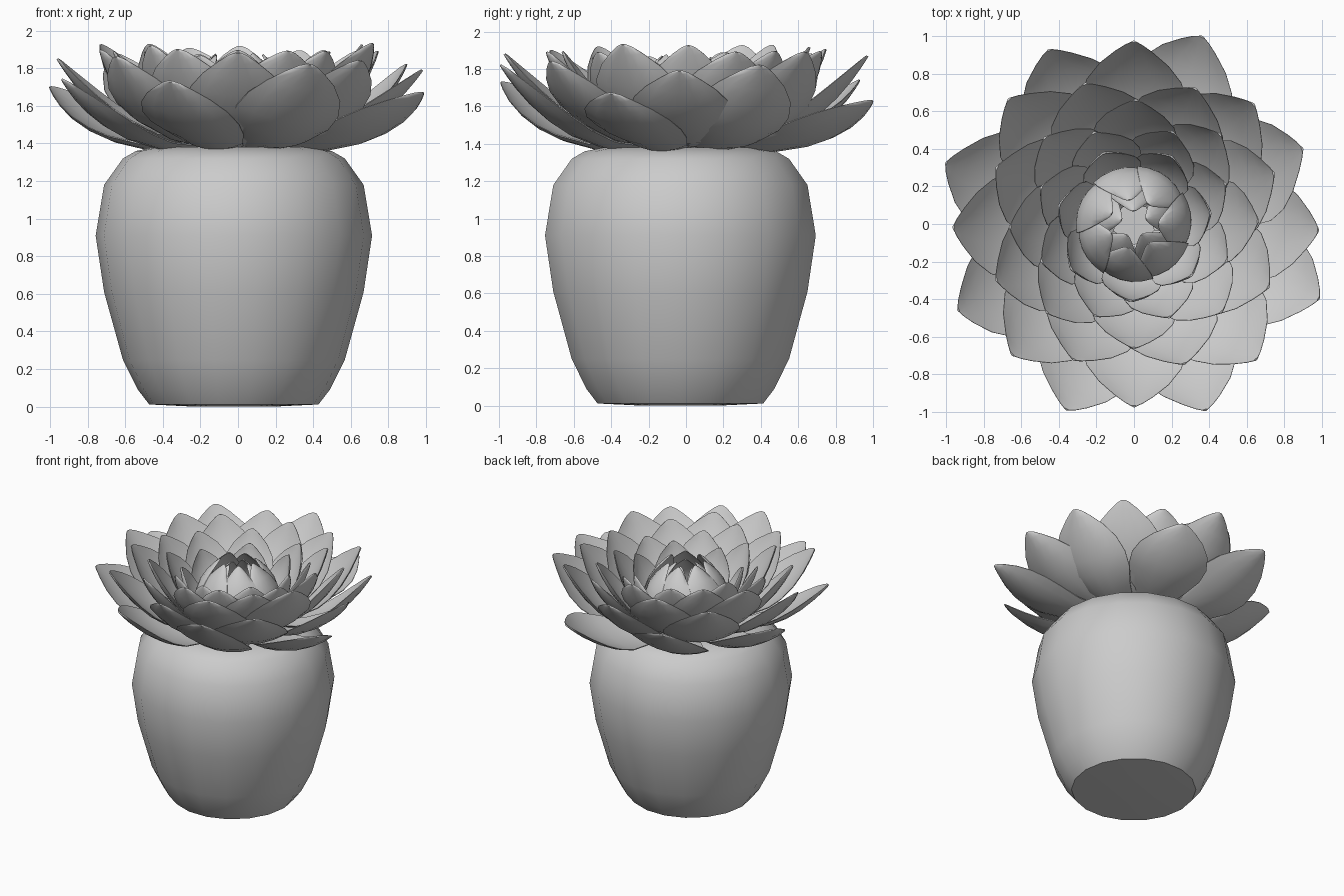
import bpy, bmesh, math, random
from mathutils import Vector

if "Cube" in bpy.data.objects:
    bpy.data.objects.remove(bpy.data.objects["Cube"])

random.seed(4)


def finish(bm, name, angle=50):
    bmesh.ops.recalc_face_normals(bm, faces=bm.faces)
    me = bpy.data.meshes.new(name)
    bm.to_mesh(me)
    bm.free()
    ob = bpy.data.objects.new(name, me)
    bpy.context.collection.objects.link(ob)
    bpy.ops.object.select_all(action='DESELECT')
    ob.select_set(True)
    bpy.context.view_layer.objects.active = ob
    bpy.ops.object.shade_smooth_by_angle(angle=math.radians(angle))
    return ob


def lathe(name, profile, sides, cx, cy):
    bm = bmesh.new()
    rings = []
    for r, z in profile:
        rings.append([bm.verts.new((cx + r * math.cos(2 * math.pi * i / sides),
                                    cy + r * math.sin(2 * math.pi * i / sides), z))
                      for i in range(sides)])
    for a, b in zip(rings, rings[1:]):
        for i in range(sides):
            j = (i + 1) % sides
            bm.faces.new((a[i], a[j], b[j], b[i]))
    bm.faces.new(rings[0])
    bm.faces.new(rings[-1])
    return finish(bm, name)


def bezier(p, t):
    s = 1 - t
    k = (s**3, 3*s*s*t, 3*s*t*t, t**3)
    return Vector((sum(a*q[0] for a, q in zip(k, p)), 0, sum(a*q[1] for a, q in zip(k, p))))


def half_width(t):
    # narrow base, widest past the middle, blunt point at the tip
    pts = [(0, .5), (.2, .72), (.4, .95), (.55, 1), (.7, .9), (.83, .66), (.93, .36), (.98, .17), (1, .05)]
    for (t0, w0), (t1, w1) in zip(pts, pts[1:]):
        if t <= t1:
            return w0 + (w1 - w0) * (t - t0) / (t1 - t0)
    return pts[-1][1]


STEPS = (0, .2, .4, .55, .7, .83, .93, .98, 1)
ACROSS = (-1, -.7, -.35, 0, .35, .7, 1)


def petal(bm, path, width, cup, ang, thick, roll):
    # closed leaf blade: upper and lower skins that meet at a thin edge
    ca, sa = math.cos(ang), math.sin(ang)
    skins = []
    for side in (1, -1):
        rows = []
        for t in STEPS:
            c = bezier(path, t)
            d = (bezier(path, min(1, t + .02)) - bezier(path, max(0, t - .02))).normalized()
            n = Vector((-d.z, 0, d.x))
            row = []
            w = width * half_width(t)
            for u in ACROSS:
                y = u * w
                h = cup * u * u * (w / width) + side * thick * (1 - .8*u*u) * (1 - .7*t) - roll * y
                p = c + n * h
                row.append(bm.verts.new((p.x*ca - y*sa, p.x*sa + y*ca, p.z)))
            rows.append(row)
        for a, b in zip(rows, rows[1:]):
            for i in range(len(ACROSS) - 1):
                bm.faces.new((a[i], a[i+1], b[i+1], b[i]))
        skins.append(rows)
    rims = [[r[0] for r in s] + s[-1][1:] + [r[-1] for r in s[-2::-1]] + s[0][-2:0:-1] for s in skins]
    for i in range(len(rims[0])):
        j = (i + 1) % len(rims[0])
        bm.faces.new((rims[0][i], rims[0][j], rims[1][j], rims[1][i]))


def placed(name, tips, path, width, cup, thick=.02, roll=0.0):
    # tips: (angle, radius, height) of each petal; path gives the shared lower curve
    bm = bmesh.new()
    ref = path[3]
    for a, r, z in tips:
        dr, dz = r - ref[0], z - ref[1]
        p = [path[0], (path[1][0], path[1][1] + dz*.1),
             (path[2][0] + dr*.6, path[2][1] + dz*.6), (r, z)]
        petal(bm, p, width, cup, math.radians(a), thick, roll)
    return finish(bm, name, 60)


def ring(name, count, offset, path, width, cup, thick=.02, jitter=.025, roll=0.06):
    r, z = path[3]
    tips = [(offset + 360*i/count + random.uniform(-2, 2), r, z + random.uniform(-jitter, jitter))
            for i in range(count)]
    return placed(name, tips, path, width, cup, thick, roll)


# Pot with rounded shoulder and flat base, closed at the top
lathe("pot", [(.2, 0), (.45, .012), (.51, .09), (.59, .25), (.69, .61), (.735, .91), (.69, 1.18),
              (.59, 1.32), (.52, 1.36), (.42, 1.38)], 18, -.022, -.03)

# Outer two rings, petals placed one by one
placed("petals_outer",
       [(24, .98, 1.82), (70, 1.06, 1.63), (116, 1.03, 1.74), (162, 1.05, 1.70),
        (206, 1.04, 1.74), (250, 1.05, 1.73), (291, 1.06, 1.82), (338, 1.06, 1.67)],
       [(.3, 1.38), (.62, 1.36), (.87, 1.5), (1.06, 1.72)], .28, .06, roll=.14)
placed("petals_second",
       [(-2, .98, 1.79), (45, .9, 1.89), (90, .97, 1.87), (135, .94, 1.88),
        (181, .96, 1.85), (227, .95, 1.86), (270, .97, 1.88), (312, .97, 1.84)],
       [(.28, 1.4), (.56, 1.41), (.8, 1.59), (.97, 1.86)], .28, .06, roll=.06)

# Inner rings of the open rosette
ring("petals_third", 8, 21, [(.22, 1.4), (.47, 1.42), (.68, 1.66), (.79, 1.91)], .27, .06)
ring("petals_fourth", 8, 0, [(.18, 1.4), (.4, 1.43), (.58, 1.68), (.66, 1.91)], .23, .05)
ring("petals_fifth", 8, 22, [(.14, 1.4), (.34, 1.44), (.48, 1.68), (.53, 1.87)], .19, .05)
ring("petals_sixth", 7, 10, [(.12, 1.4), (.32, 1.45), (.4, 1.66), (.41, 1.82)], .16, .05)

# Closed bud whose petals lean inward to a small opening
ring("bud_outer", 7, 0, [(.16, 1.4), (.36, 1.46), (.34, 1.7), (.13, 1.87)], .17, .05, .015, .015)
ring("bud_inner", 5, 20, [(.1, 1.4), (.29, 1.48), (.25, 1.7), (.07, 1.83)], .14, .05, .015, .01)
